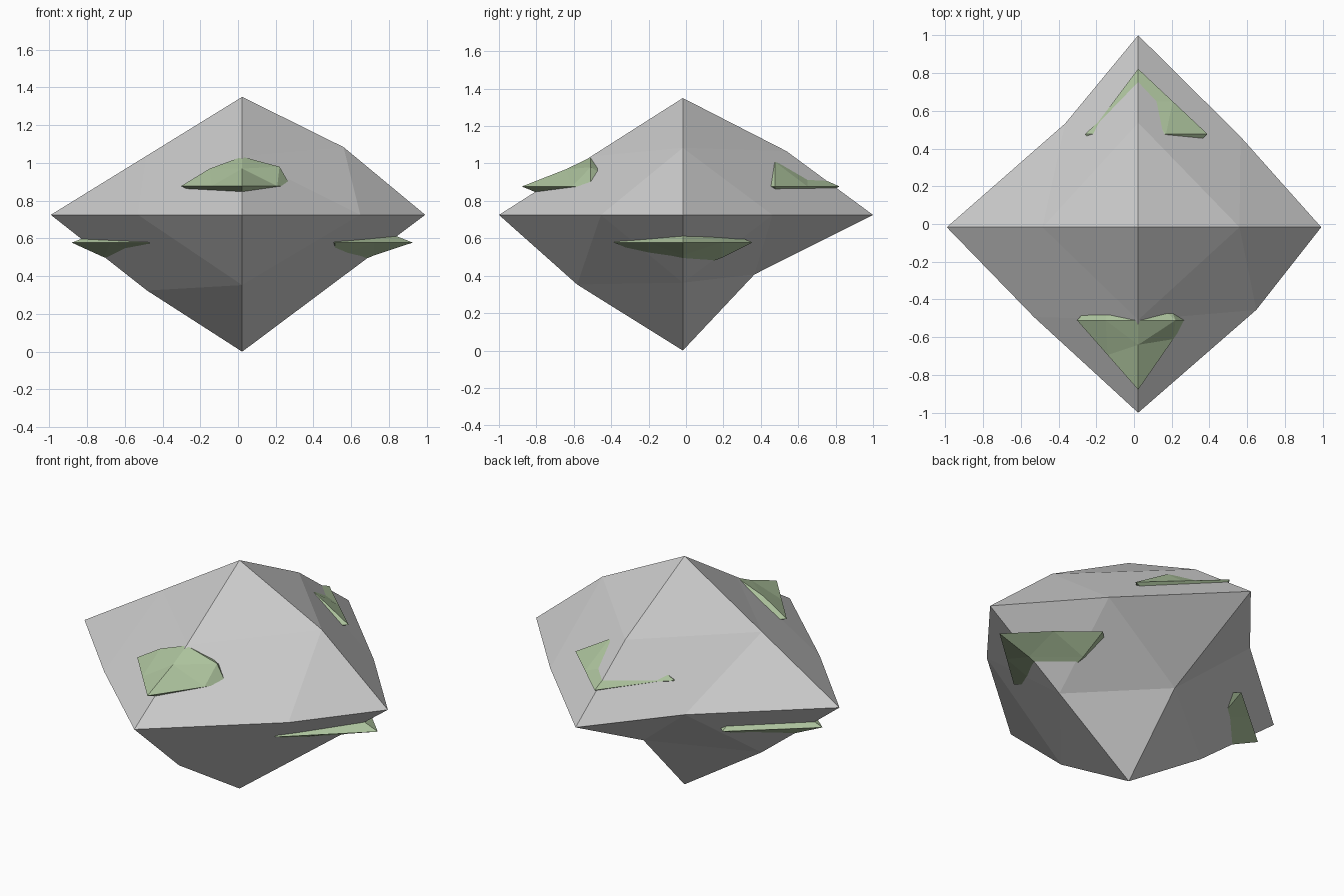
import bpy, bmesh
from mathutils import Vector
from itertools import product

if "Cube" in bpy.data.objects:
    bpy.data.objects.remove(bpy.data.objects["Cube"])

moss_mat = bpy.data.materials.new("moss_green")
moss_mat.diffuse_color = (0.42, 0.55, 0.34, 1)
moss_mat.use_nodes = True
moss_mat.node_tree.nodes["Principled BSDF"].inputs["Base Color"].default_value = moss_mat.diffuse_color


# Octahedron split once: six corners (R L B F T D) and adjustable edge midpoints
def split_octahedron(name, center, radii, mids, mat=None):
    c = Vector(center)
    axes = dict(R=(1, 0, 0), L=(-1, 0, 0), B=(0, 1, 0), F=(0, -1, 0), T=(0, 0, 1), D=(0, 0, -1))
    corner = {k: c + Vector(a) * r for (k, a), r in zip(axes.items(), radii)}
    bm = bmesh.new()
    verts = {k: bm.verts.new(p) for k, p in corner.items()}

    def mid(a, b):
        key = a + b
        if key not in verts:
            chord = (corner[a] + corner[b]) / 2
            verts[key] = bm.verts.new(mids.get(key, chord))
        return verts[key]

    for z, y, x in product("TD", "FB", "LR"):
        zy, zx, yx = mid(z, y), mid(z, x), mid(y, x)
        for tri in ((verts[z], zy, zx), (verts[y], yx, zy), (verts[x], zx, yx), (zy, yx, zx)):
            bm.faces.new(tri)
    bmesh.ops.recalc_face_normals(bm, faces=bm.faces)
    me = bpy.data.meshes.new(name)
    bm.to_mesh(me)
    bm.free()
    ob = bpy.data.objects.new(name, me)
    bpy.context.collection.objects.link(ob)
    if mat:
        me.materials.append(mat)
    return ob


# Rock
split_octahedron("rock", (.022, -.017, .725), (.97, 1.014, 1.017, .983, .625, .725), {
    "TR": (.559, -.017, 1.084), "TB": (.022, .537, 1.066),
    "FL": (-.53, -.493, .725), "FR": (.648, -.455, .725),
    "BL": (-.365, .532, .725), "BR": (.564, .463, .725),
    "DL": (-.482, -.017, .324), "DF": (.022, -.582, .353), "DB": (.022, .366, .407)})

# Moss patches, flattened and half sunk into the rock
split_octahedron("moss_front", (.022, -.51, .877), (.257, .324, .35, .368, .156, .15), {
    "TR": (.22, -.51, .98), "TF": (.022, -.64, .97), "TL": (-.15, -.51, .97),
    "FR": (.208, -.61, .877)}, moss_mat)
split_octahedron("moss_back", (.022, .477, .877), (.367, .281, .345, .35, .15, .15), {
    "TR": (.17, .477, 1.007), "BL": (-.19, .54, .877)}, moss_mat)
split_octahedron("moss_right", (.515, -.017, .578), (.411, .37, .372, .37, .155, .155), {
    "DR": (.72, -.017, .51), "BR": (.72, .19, .578), "TR": (.78, -.017, .635),
    "DB": (.515, .19, .495)}, moss_mat)
split_octahedron("moss_left", (-.471, -.017, .578), (.37, .41, .35, .35, .155, .155), {
    "DL": (-.71, -.017, .50)}, moss_mat)
